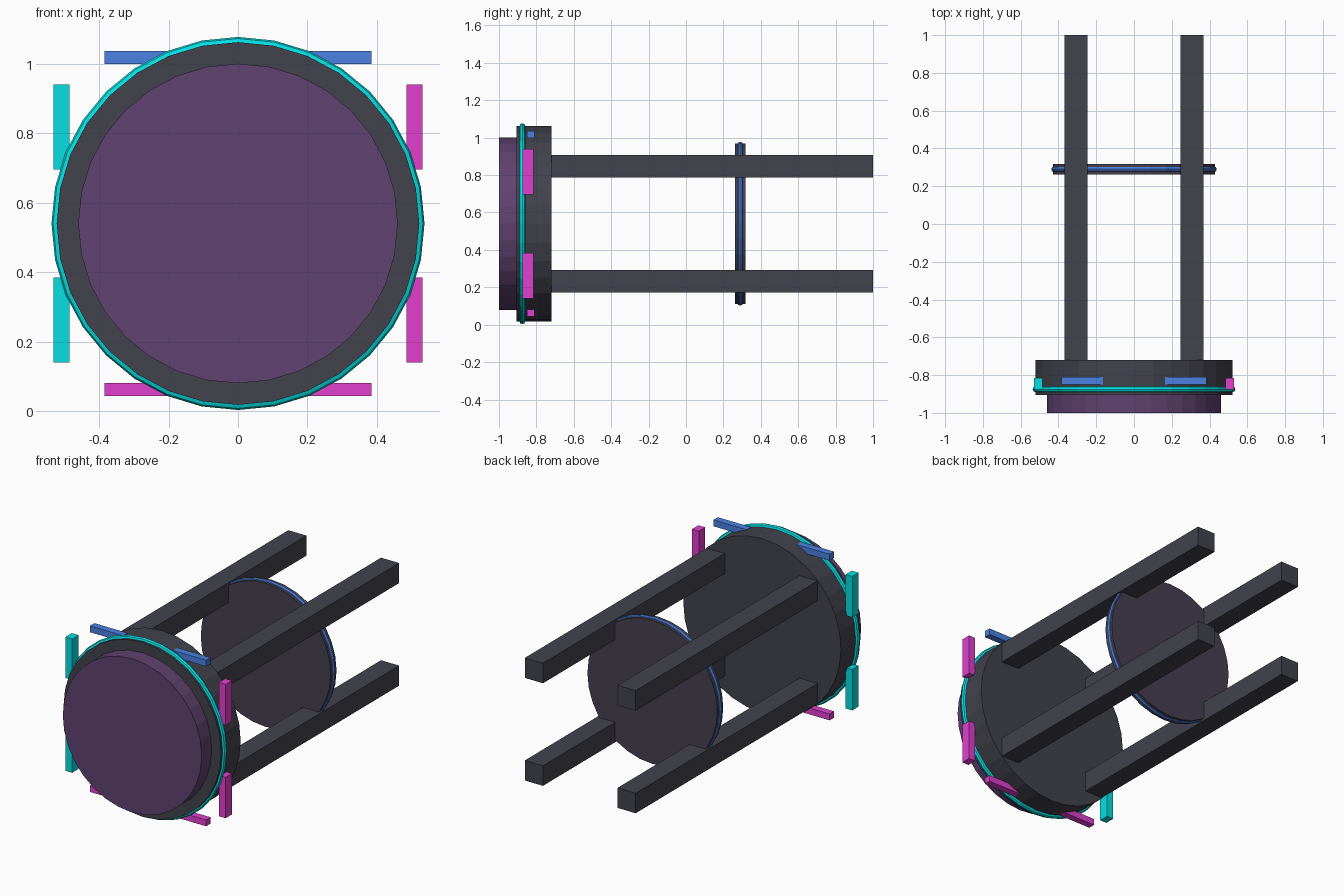
import bpy
from math import pi

if "Cube" in bpy.data.objects:
    bpy.data.objects.remove(bpy.data.objects["Cube"])

CZ = 0.54      # height of the common axis
SIDES = 32


def material(name, rgb):
    # display colour converted to linear
    m = bpy.data.materials.new(name)
    m.diffuse_color = [(c / 255) ** 2.2 for c in rgb] + [1]
    m.use_nodes = True
    m.node_tree.nodes["Principled BSDF"].inputs["Base Color"].default_value = m.diffuse_color
    return m


DARK = material("dark_grey", (68, 68, 78))
PURPLE = material("purple", (96, 68, 112))
PLUM = material("plum_grey", (72, 66, 80))
CYAN = material("cyan", (14, 222, 226))
BLUE = material("blue", (76, 128, 226))
PINK = material("pink", (224, 66, 206))


def finish(name, mat):
    ob = bpy.context.object
    ob.name = name
    ob.data.materials.append(mat)
    return ob


def disc(name, r, y0, y1, mat):
    bpy.ops.mesh.primitive_cylinder_add(
        vertices=SIDES, radius=r, depth=y1 - y0,
        location=(0, (y0 + y1) / 2, CZ), rotation=(pi / 2, 0, 0))
    return finish(name, mat)


def ring(name, r, tube, y, mat):
    bpy.ops.mesh.primitive_torus_add(
        major_radius=r, minor_radius=tube, major_segments=SIDES,
        minor_segments=8, location=(0, y, CZ), rotation=(pi / 2, 0, 0))
    return finish(name, mat)


def box(name, centre, size, mat):
    bpy.ops.mesh.primitive_cube_add(size=1, location=centre)
    bpy.context.object.scale = size
    bpy.ops.object.transform_apply(location=False, rotation=False, scale=True)
    return finish(name, mat)


# Front housing, lens and glowing rim
disc("housing", 0.522, -0.905, -0.72, DARK)
disc("lens", 0.46, -1.0, -0.90, PURPLE)
ring("housing_rim", 0.521, 0.016, -0.875, CYAN)

# Rear disc held between the rails
disc("rear_disc", 0.43, 0.262, 0.318, PLUM)
ring("rear_disc_rim", 0.423, 0.015, 0.29, BLUE)

for sx, side in ((-1, "left"), (1, "right")):
    for sz, level in ((-1, "lower"), (1, "upper")):
        tag = f"{level}_{side}"
        # Long square rails
        box(f"rail_{tag}", (sx * 0.307, 0.135, CZ + sz * 0.307),
            (0.12, 1.73, 0.12), DARK)
        # Upright light strips on the flanks
        box(f"side_strip_{tag}", (sx * 0.508, -0.845, CZ + sz * 0.278),
            (0.045, 0.06, 0.245), CYAN if sx < 0 else PINK)
        # Level light strips above and below
        box(f"level_strip_{tag}", (sx * 0.275, -0.83, CZ + sz * 0.478),
            (0.22, 0.042, 0.038), BLUE if sz > 0 else PINK)
